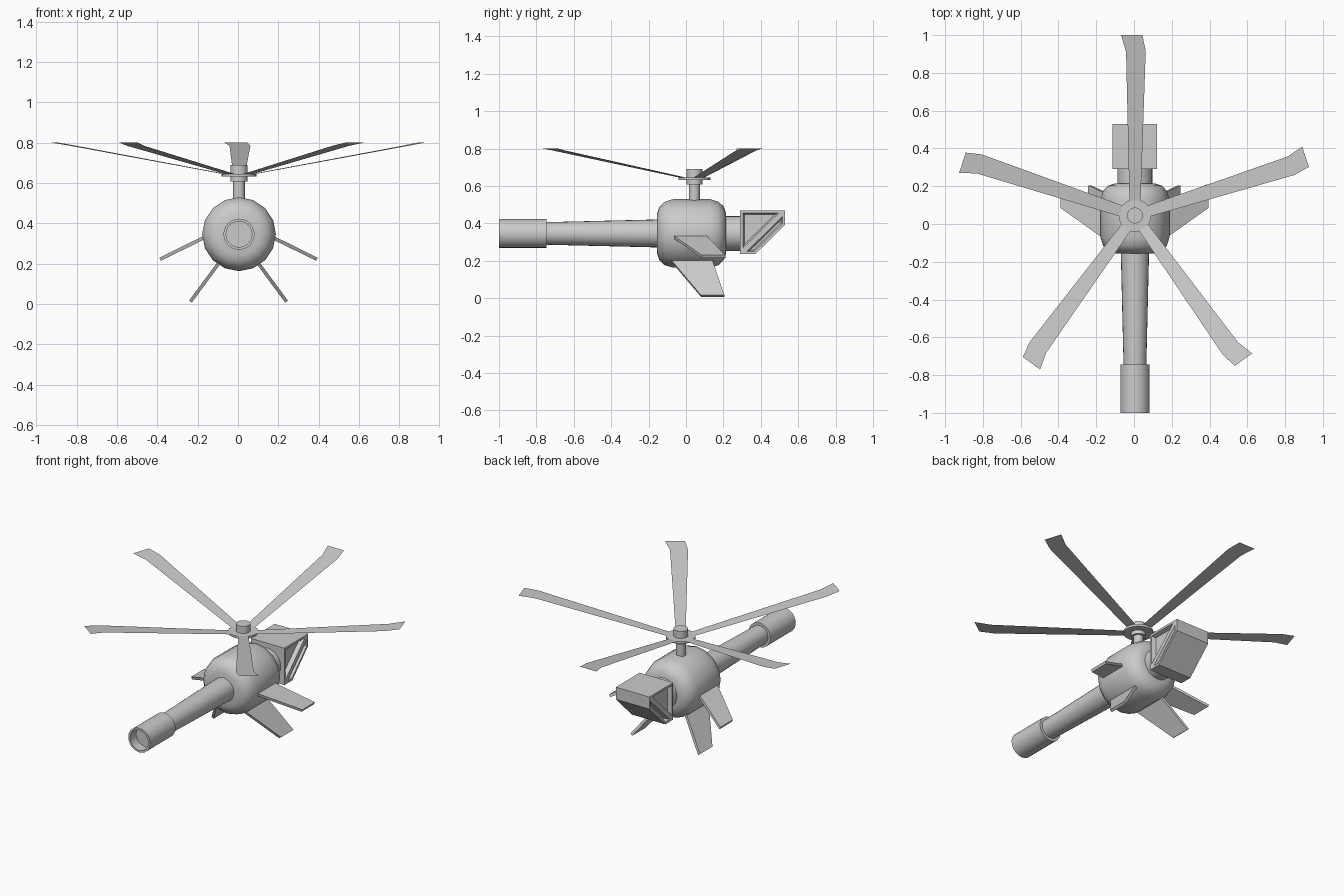
import bpy, bmesh, math
from mathutils import Matrix, Vector

cube = bpy.data.objects.get("Cube")
if cube:
    bpy.data.objects.remove(cube, do_unlink=True)

grey = bpy.data.materials.new("plain_grey")
grey.use_nodes = True
colour = (0.6, 0.6, 0.6, 1)
grey.diffuse_color = colour
for node in grey.node_tree.nodes:
    if node.type == 'BSDF_PRINCIPLED':
        node.inputs["Base Color"].default_value = colour

CX = 0.005      # shared axis of body and rotor
AXIS_Z = 0.346  # height of the barrel axis
HUB_Y = 0.045


def finish(name, bm, smooth=None, fix_normals=True):
    if fix_normals:
        bmesh.ops.recalc_face_normals(bm, faces=bm.faces)
    mesh = bpy.data.meshes.new(name)
    bm.to_mesh(mesh)
    bm.free()
    mesh.materials.append(grey)
    obj = bpy.data.objects.new(name, mesh)
    bpy.context.collection.objects.link(obj)
    if smooth:
        bpy.ops.object.select_all(action='DESELECT')
        obj.select_set(True)
        bpy.context.view_layer.objects.active = obj
        bpy.ops.object.shade_smooth_by_angle(angle=math.radians(smooth))
    return obj


def lathe(name, profile, axis, origin, sides=24):
    """Spin (position, radius) pairs about the Y or Z axis."""
    bm = bmesh.new()
    along = Vector((0, 1, 0)) if axis == 'Y' else Vector((0, 0, 1))
    verts = [bm.verts.new(along * p + Vector((r, 0, 0))) for p, r in profile]
    edges = [bm.edges.new(pair) for pair in zip(verts, verts[1:])]
    bmesh.ops.spin(bm, geom=verts + edges, axis=along, cent=(0, 0, 0),
                   angle=math.tau, steps=sides, use_duplicate=False)
    bmesh.ops.remove_doubles(bm, verts=bm.verts, dist=0.0005)
    bmesh.ops.translate(bm, verts=bm.verts, vec=origin)
    return finish(name, bm, 35)


def prism(bm, outline, offset):
    """Closed solid from an outline swept along an offset."""
    a = [bm.verts.new(Vector(p)) for p in outline]
    b = [bm.verts.new(Vector(p) + offset) for p in outline]
    caps = [bm.faces.new(a), bm.faces.new(b[::-1])]
    for i in range(len(a)):
        j = (i + 1) % len(a)
        bm.faces.new((a[i], a[j], b[j], b[i]))
    return caps


# Fuselage, barrel, hollow muzzle and rear neck
line = (CX, 0, AXIS_Z)
lathe("body", [(-0.155, 0), (-0.155, 0.105), (-0.143, 0.142), (-0.115, 0.169),
               (-0.07, 0.183), (0.13, 0.183), (0.175, 0.169), (0.203, 0.142),
               (0.215, 0.105), (0.215, 0)], 'Y', line, 16)
lathe("barrel", [(-0.76, 0), (-0.76, 0.06), (-0.14, 0.075), (-0.14, 0)], 'Y', line)
lathe("muzzle", [(-0.94, 0), (-0.94, 0.064), (-1, 0.064), (-1, 0.077),
                 (-0.745, 0.077), (-0.745, 0)], 'Y', line)
lathe("rear_neck", [(0.2, 0), (0.2, 0.093), (0.3, 0.093), (0.3, 0)], 'Y', line)

# Rotor mast, collar and disc
hub = (CX, HUB_Y, 0)
lathe("mast", [(0.5, 0), (0.5, 0.029), (0.615, 0.029), (0.615, 0)], 'Z', hub)
lathe("rotor_collar", [(0.607, 0), (0.607, 0.042), (0.69, 0.042), (0.69, 0)], 'Z', hub)
lathe("rotor_disc", [(0.631, 0), (0.631, 0.086), (0.645, 0.086), (0.645, 0)], 'Z', hub)

# Five thin upswept blades with swept tips
blade = [(0.03, -0.028), (0.87, -0.057), (0.955, -0.04),
         (0.955, 0.073), (0.865, 0.047), (0.03, 0.028)]
for i in range(5):
    bm = bmesh.new()
    bm.faces.new([bm.verts.new((r, side, 0.631 + 0.177 * r)) for r, side in blade])
    bm.transform(Matrix.Translation(hub) @
                 Matrix.Rotation(math.radians(90 + 72 * i), 4, 'Z'))
    finish(f"rotor_blade_{i + 1}", bm, fix_normals=False)

# Swept fins, an upper and a lower pair: (x, z) and y range at root and tip
fins = {"upper": ((0.1, 0.364), (-0.12, 0.075), (0.388, 0.222), (0.085, 0.21)),
        "lower": ((0.055, 0.26), (-0.13, 0.12), (0.238, 0.012), (0.08, 0.205))}
for label, (root, root_y, tip, tip_y) in fins.items():
    for side_name, s in (("left", 1), ("right", -1)):
        outline = [(CX / 2 + s * x, y, z) for (x, z), ys in
                   ((root, root_y), (tip, tip_y[::-1])) for y in ys]
        across = Vector((s * (root[1] - tip[1]), 0, tip[0] - root[0])).normalized()
        across *= 0.017
        bm = bmesh.new()
        prism(bm, [Vector(p) - across / 2 for p in outline], across)
        finish(f"{label}_fin_{side_name}", bm)

# Rear box with a cut lower corner, its sides framed by a diagonal strut
bm = bmesh.new()
profile = [(0.29, 0.235), (0.37, 0.235), (0.53, 0.393), (0.53, 0.47), (0.29, 0.47)]
half = 0.118
caps = prism(bm, [(CX - half, y, z) for y, z in profile], Vector((2 * half, 0, 0)))
bmesh.ops.recalc_face_normals(bm, faces=bm.faces)
panels = []
for cap in caps:
    low = min(cap.verts, key=lambda v: v.co.y + v.co.z)
    high = max(cap.verts, key=lambda v: v.co.y + v.co.z)
    new_face, _ = bmesh.utils.face_split(cap, low, high)
    panels += [cap, new_face]
bmesh.ops.inset_individual(bm, faces=panels, thickness=0.014, use_even_offset=True)
bmesh.ops.inset_individual(bm, faces=panels, thickness=0.008, depth=-0.025,
                           use_even_offset=True)
finish("rear_box", bm)
